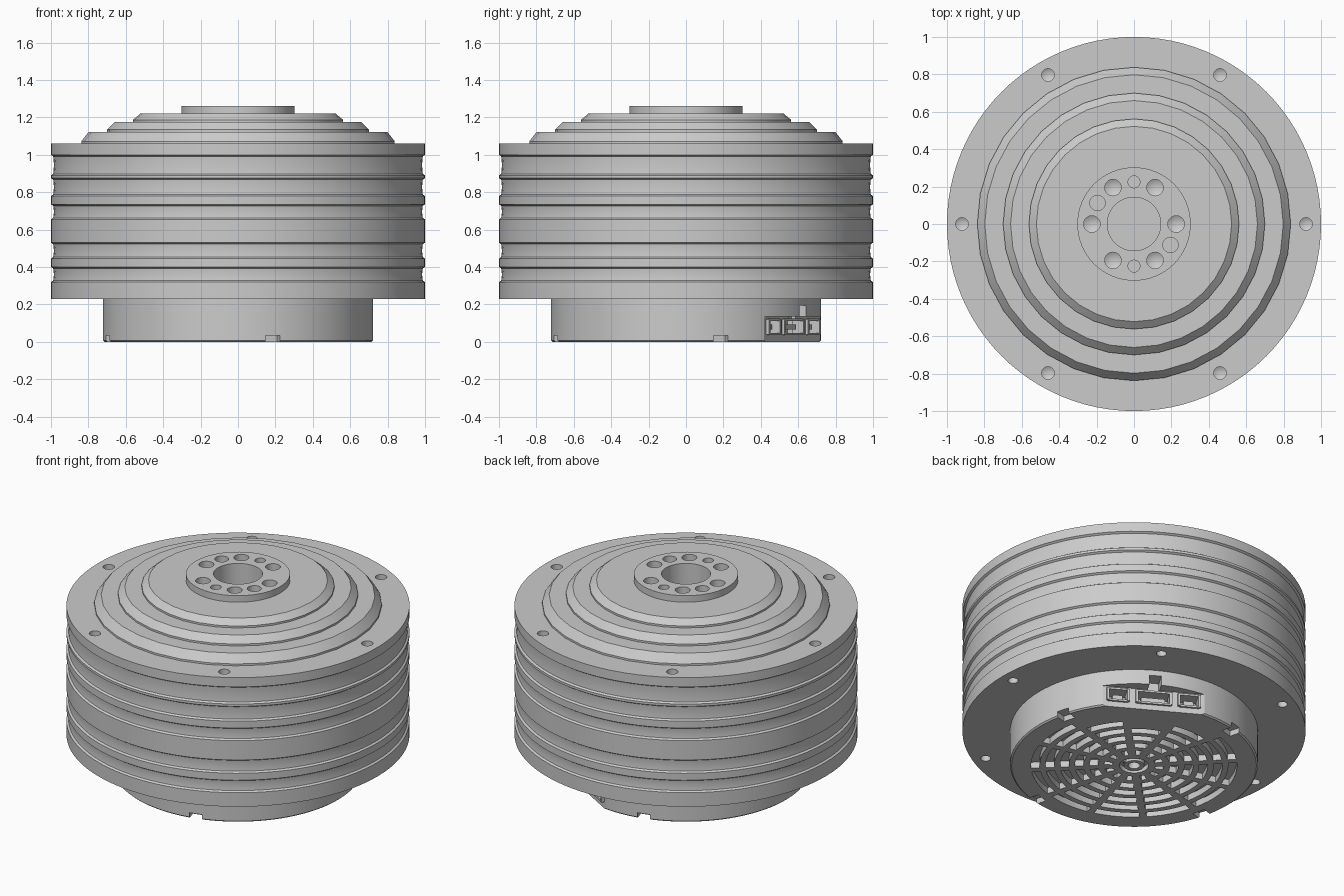
import bpy, bmesh, math
from mathutils import Matrix, Vector

cube = bpy.data.objects.get("Cube")
if cube:
    bpy.data.objects.remove(cube)

metal = bpy.data.materials.new("satin grey")
metal.use_nodes = True
GREY = (0.6, 0.6, 0.6, 1)
metal.diffuse_color = GREY
metal.node_tree.nodes["Principled BSDF"].inputs["Base Color"].default_value = GREY


def add_lathe(bm, profile, sides, centre=(0, 0)):
    """Revolve (radius, z) points about a vertical axis."""
    part = bmesh.new()
    verts = [part.verts.new((r, 0, z)) for r, z in profile]
    edges = [part.edges.new(pair) for pair in zip(verts, verts[1:])]
    bmesh.ops.spin(part, geom=verts + edges, cent=(0, 0, 0), axis=(0, 0, 1),
                   angle=math.tau, steps=sides)
    bmesh.ops.remove_doubles(part, verts=part.verts, dist=1e-5)
    bmesh.ops.translate(part, verts=part.verts, vec=(*centre, 0))
    merge(bm, part)


def add_block(bm, angle, r, t, z):
    """Box spanning radial, tangential and height ranges at an angle."""
    spans = (r, t, z)
    part = bmesh.new()
    bmesh.ops.create_cube(part, size=1)
    bmesh.ops.scale(part, verts=part.verts, vec=[b - a for a, b in spans])
    bmesh.ops.translate(part, verts=part.verts, vec=[(a + b) / 2 for a, b in spans])
    bmesh.ops.rotate(part, verts=part.verts, matrix=Matrix.Rotation(angle, 3, 'Z'))
    merge(bm, part)


def add_arc_slot(bm, r0, r1, a0, a1, z0, z1, steps=6):
    """Curved slot with a rectangular section."""
    part = bmesh.new()
    start = Vector((math.cos(a0), math.sin(a0), 0))
    corners = [(r0, z0), (r1, z0), (r1, z1), (r0, z1)]
    face = part.faces.new([part.verts.new(start * r + Vector((0, 0, z))) for r, z in corners])
    back = bmesh.ops.duplicate(part, geom=[face])["geom"]
    bmesh.ops.spin(part, geom=back, cent=(0, 0, 0), axis=(0, 0, 1),
                   angle=a1 - a0, steps=steps)
    bmesh.ops.remove_doubles(part, verts=part.verts, dist=1e-5)
    merge(bm, part)


def merge(bm, part):
    bmesh.ops.recalc_face_normals(part, faces=part.faces)
    mesh = bpy.data.meshes.new("temporary")
    part.to_mesh(mesh)
    part.free()
    bm.from_mesh(mesh)
    bpy.data.meshes.remove(mesh)


def finish(name, bm):
    mesh = bpy.data.meshes.new(name)
    bm.to_mesh(mesh)
    bm.free()
    mesh.materials.append(metal)
    obj = bpy.data.objects.new(name, mesh)
    bpy.context.collection.objects.link(obj)
    return obj


def cut(obj, bm):
    cutter = finish("cutter", bm)
    cutter.hide_render = True
    mod = obj.modifiers.new("cut", 'BOOLEAN')
    mod.operation = 'DIFFERENCE'
    mod.solver = 'EXACT'
    mod.object = cutter
    activate(obj)
    bpy.ops.object.modifier_apply(modifier=mod.name)
    bpy.data.objects.remove(cutter)


def activate(obj):
    bpy.ops.object.select_all(action='DESELECT')
    obj.select_set(True)
    bpy.context.view_layer.objects.active = obj


def lathe(name, profile, sides):
    bm = bmesh.new()
    add_lathe(bm, profile, sides)
    return finish(name, bm)


def drill(bm, angle, ring, radius, top, depth, tip):
    """Blind hole with a conical end; negative depth drills upward."""
    sign = math.copysign(1, depth)
    centre = (ring * math.cos(angle), ring * math.sin(angle))
    add_lathe(bm, [(0, top + 0.02 * sign), (radius, top + 0.02 * sign),
                   (radius, top - depth), (0, top - depth - tip * sign)], 20, centre)


# Housing: full-radius bands with shallow coved grooves between them
bands = [(0.23, 0.32), (0.40, 0.445), (0.53, 0.655), (0.735, 0.78),
         (0.875, 0.89), (1.0, 1.06)]
profile = [(0, 0.23)]
for i, (low, high) in enumerate(bands):
    profile += [(1, low), (1, high)]
    if i < len(bands) - 1:
        gap = bands[i + 1][0] - high
        profile += [(0.988, high + 0.008), (0.984, high + gap / 2),
                    (0.988, high + gap - 0.008)]
profile.append((0, 1.06))
housing = lathe("housing", profile, 96)
holes = bmesh.new()
for i in range(6):
    drill(holes, i * math.tau / 6, 0.92, 0.034, 1.06, 0.06, 0.02)
    drill(holes, i * math.tau / 6, 0.92, 0.03, 0.23, -0.06, 0.02)
cut(housing, holes)

# Stepped cover tiers
tiers = []
for i, (outer, low, high) in enumerate([(0.838, 1.06, 1.123), (0.70, 1.123, 1.175),
                                        (0.562, 1.175, 1.22)]):
    tiers.append(lathe("cover_tier_%d" % (i + 1),
                       [(0.29, low - 0.02), (outer, low - 0.02), (outer, low + 0.012),
                        (outer - 0.04, high), (0.29, high), (0.29, low - 0.02)], 32))

# Output hub with bore, bolt holes and dowel holes
hub = lathe("output_hub", [(0, 0.96), (0.303, 0.96), (0.303, 1.262), (0, 1.262)], 64)
holes = bmesh.new()
add_lathe(holes, [(0, 1.04), (0.143, 1.04), (0.143, 1.3), (0, 1.3)], 48)
for i in range(6):
    drill(holes, i * math.tau / 6, 0.225, 0.044, 1.262, 0.08, 0.025)
for degrees, radius in [(90, 0.032), (270, 0.032), (150, 0.041), (330, 0.041)]:
    drill(holes, math.radians(degrees), 0.225, radius, 1.262, 0.06, 0)
cut(hub, holes)

# Base with vent grille, edge notches and connector recess
base = lathe("base", [(0, 0), (0.713, 0), (0.722, 0.008), (0.722, 0.25), (0, 0.25)], 96)
PORT = math.radians(60)
holes = bmesh.new()
add_lathe(holes, [(0, -0.02), (0.035, -0.02), (0.035, 0.04), (0, 0.04)], 20)
add_arc_slot(holes, 0.06, 0.085, 0, math.radians(350), -0.02, 0.03, 30)
for ring in range(6):
    inner = 0.125 + 0.085 * ring
    outer = inner + 0.05
    rib = 0.02 / inner
    for i in range(12):
        a0, a1 = (math.radians(15 + 30 * (i + k)) for k in (0, 1))
        middle = (a0 + a1) / 2
        near_port = math.cos(middle - PORT) * outer > 0.47
        if not near_port:
            add_arc_slot(holes, inner, outer, a0 + rib, a1 - rib, -0.02, 0.04)
for i in range(4):
    add_block(holes, math.radians(15 + 90 * i), (0.655, 0.76), (-0.04, 0.04), (-0.02, 0.035))
cut(base, holes)

recess = bmesh.new()
add_block(recess, PORT, (0.655, 0.8), (-0.32, 0.32), (-0.02, 0.135))
cut(base, recess)
ports = [(-0.27, -0.15), (-0.1, 0.1), (0.15, 0.27)]
sockets = bmesh.new()
for t in ports:
    add_block(sockets, PORT, (0.57, 0.7), t, (0.045, 0.115))
add_block(sockets, PORT, (0.63, 0.8), (-0.035, 0.035), (0.125, 0.195))
cut(base, sockets)

# Connector shells and contact tongues inside the sockets
plugs = bmesh.new()
for low, high in ports:
    add_block(plugs, PORT, (0.56, 0.635), (low + 0.03, high - 0.03), (0.065, 0.092))
    for edge in (low, high):
        add_block(plugs, PORT, (0.6, 0.672), (edge - 0.008, edge + 0.008), (0.04, 0.12))
    for level in (0.042, 0.118):
        add_block(plugs, PORT, (0.6, 0.668), (low, high), (level - 0.006, level + 0.006))
connectors = finish("connectors", plugs)

# Smooth round surfaces, keep machined edges crisp
for obj in [housing, hub, base, connectors] + tiers:
    activate(obj)
    bpy.ops.object.shade_smooth_by_angle(angle=math.radians(20))
